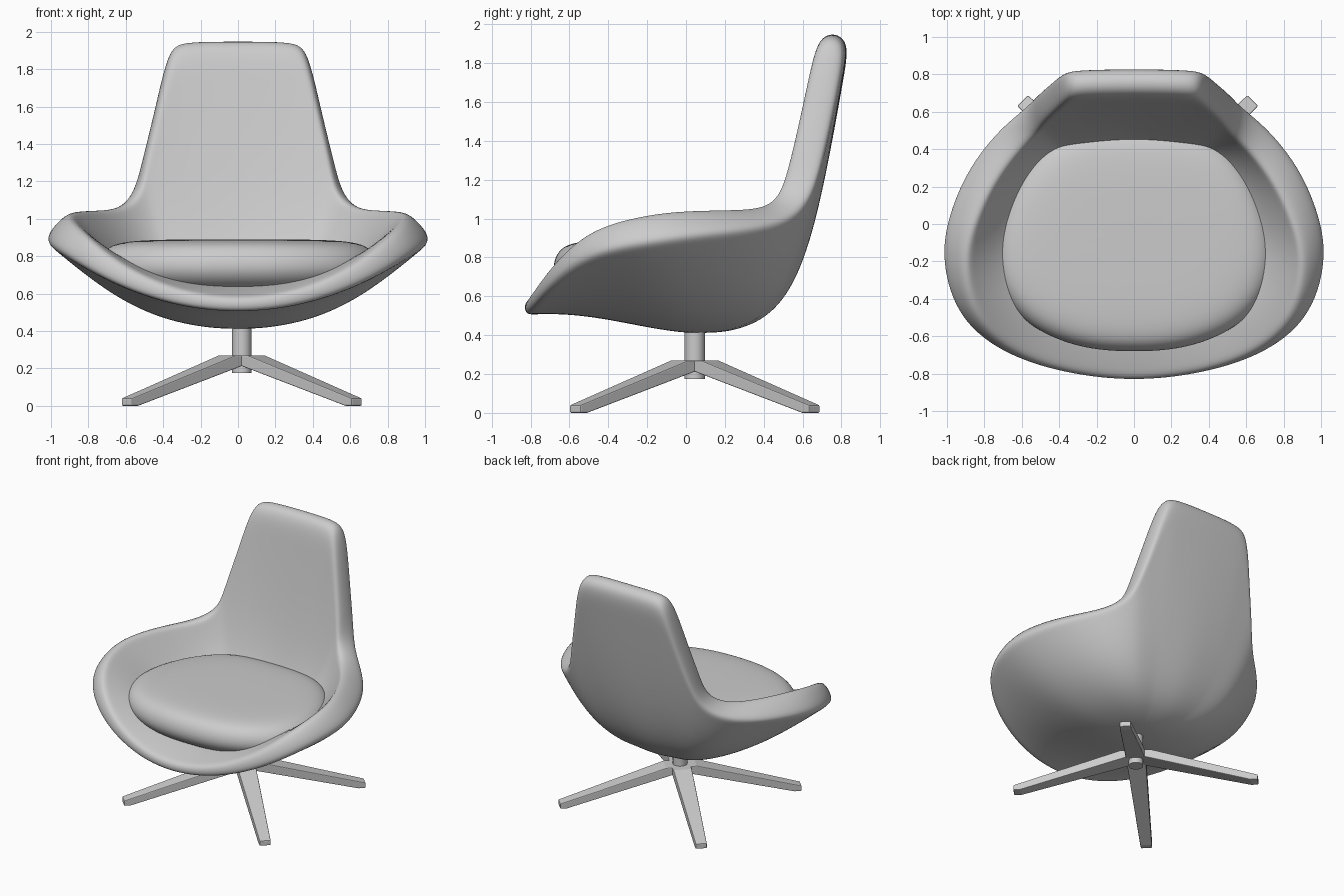
import bpy, bmesh, math
from mathutils import Vector

if "Cube" in bpy.data.objects:
    bpy.data.objects.remove(bpy.data.objects["Cube"])


def mirrored(half):
    """Close a half loop (centre to centre) across x = 0."""
    pts = [Vector(p) for p in half]
    return pts + [Vector((-p.x, *p[1:])) for p in pts[-2:0:-1]]


def loft(name, rings, start, end=None):
    """Skin closed rings, fanned to a start pole and optional end pole."""
    bm = bmesh.new()
    rows = [[bm.verts.new(p) for p in ring] for ring in rings]
    n = len(rows[0])
    a = bm.verts.new(start)
    b = bm.verts.new(end) if end else None
    for i in range(n):
        k = (i + 1) % n
        bm.faces.new((a, rows[0][k], rows[0][i]))
        for lo, hi in zip(rows, rows[1:]):
            bm.faces.new((lo[i], lo[k], hi[k], hi[i]))
        if b:
            bm.faces.new((rows[-1][i], rows[-1][k], b))
    return finish(name, bm)


def finish(name, bm, smooth=True):
    me = bpy.data.meshes.new(name)
    bm.to_mesh(me)
    bm.free()
    for p in me.polygons:
        p.use_smooth = smooth
    ob = bpy.data.objects.new(name, me)
    bpy.context.collection.objects.link(ob)
    return ob


def subdivide(ob, levels):
    m = ob.modifiers.new("Subdivision", "SUBSURF")
    m.levels = m.render_levels = levels


# Shell: bezier ribs run from the bottom pole to the rim, shaped by a hip rail
rim = mirrored([(0, -.84, .49), (.35, -.805, .53), (.70, -.71, .66), (.965, -.52, .83),
                (1.06, -.20, .89), (1.02, .05, .93), (.90, .32, .96), (.72, .53, 1.0),
                (.58, .635, 1.10), (.525, .70, 1.28), (.445, .77, 1.60), (.38, .83, 1.90),
                (.30, .845, 1.94), (0, .85, 1.94)])
hip = mirrored([(0, -.50, .54), (.25, -.48, .54), (.47, -.42, .56), (.65, -.33, .60),
                (.75, -.15, .62), (.75, .05, .63), (.70, .27, .65), (.60, .45, .66),
                (.50, .54, .68), (.43, .58, .69), (.36, .61, .70), (.28, .63, .72),
                (.20, .63, .72), (0, .64, .72)])
pole = Vector((0, .05, .41))
steps = (.12, .26, .40, .54, .68, .82, .94, 1)
count = len(rim)


def rib(i, t):
    k = min(i, count - i) / 13
    low = pole.lerp(hip[i], .5 + .45 * k)
    low.z = .42 - .04 * k
    s = 1 - t
    return s**3 * pole + 3 * s * s * t * low + 3 * s * t * t * hip[i] + t**3 * rim[i]


shell = loft("shell", [[rib(i, t) for i in range(count)] for t in steps], pole)

# Shell thickness: thin front lip, fat arms, even elsewhere
edge = [.07, .08, .11, .165, .205, .21, .20, .18] + [.165] * 6
group = shell.vertex_groups.new(name="thickness")
group.add([len(steps) * count], .165 / .21, "REPLACE")
for j, t in enumerate(steps):
    g = min(max((t - .65) / .35, 0), 1)
    for i in range(count):
        th = .165 + g * (edge[min(i, count - i)] - .165)
        group.add([j * count + i], th / .21, "REPLACE")
solid = shell.modifiers.new("Thickness", "SOLIDIFY")
solid.thickness = .21
solid.offset = -1
solid.use_even_offset = True
solid.vertex_group = "thickness"
subdivide(shell, 3)

# Seat cushion: one outline scaled through a domed profile
outline = mirrored([(0, -.675, 0), (.25, -.665, 0), (.52, -.57, 0), (.70, -.39, 0), (.755, -.15, 0),
                    (.69, .12, 0), (.55, .36, 0), (.34, .51, 0), (0, .52, 0)])
mid = Vector((0, -.1, 0))
profile = [(.80, .60), (1.0, .68), (1.03, .77), (.95, .86), (.75, .885), (.4, .89)]
cushion = loft("seat_cushion",
               [[mid + (p - mid) * s + Vector((0, 0, z)) for p in outline] for s, z in profile],
               (0, -.1, .60), (0, -.1, .89))
subdivide(cushion, 3)

# Swivel column
bpy.ops.mesh.primitive_cylinder_add(vertices=32, radius=.052, depth=.285, location=(.02, .045, .3175))
column = bpy.context.object
column.name = "column"
bpy.ops.object.shade_smooth_by_angle()

# Four tapered legs, each an extruded side profile
side = [(0, .27), (.11, .27), (.87, .04), (.87, 0), (.82, 0), (0, .23)]
names = ("back_right_leg", "back_left_leg", "front_left_leg", "front_right_leg")
for q, name in enumerate(names):
    bm = bmesh.new()
    faces = []
    for sign in (1, -1):
        faces.append([bm.verts.new((r, sign * (.07 - .03 * r / .87), z)) for r, z in side])
    bm.faces.new(faces[0])
    bm.faces.new(faces[1][::-1])
    for i in range(len(side)):
        k = (i + 1) % len(side)
        bm.faces.new((faces[0][k], faces[0][i], faces[1][i], faces[1][k]))
    bmesh.ops.recalc_face_normals(bm, faces=bm.faces)
    leg = finish(name, bm, smooth=False)
    leg.location = (.02, .045, 0)
    leg.rotation_euler.z = math.radians(45 + 90 * q)
    bevel = leg.modifiers.new("Bevel", "BEVEL")
    bevel.width = .006
    bevel.segments = 2
